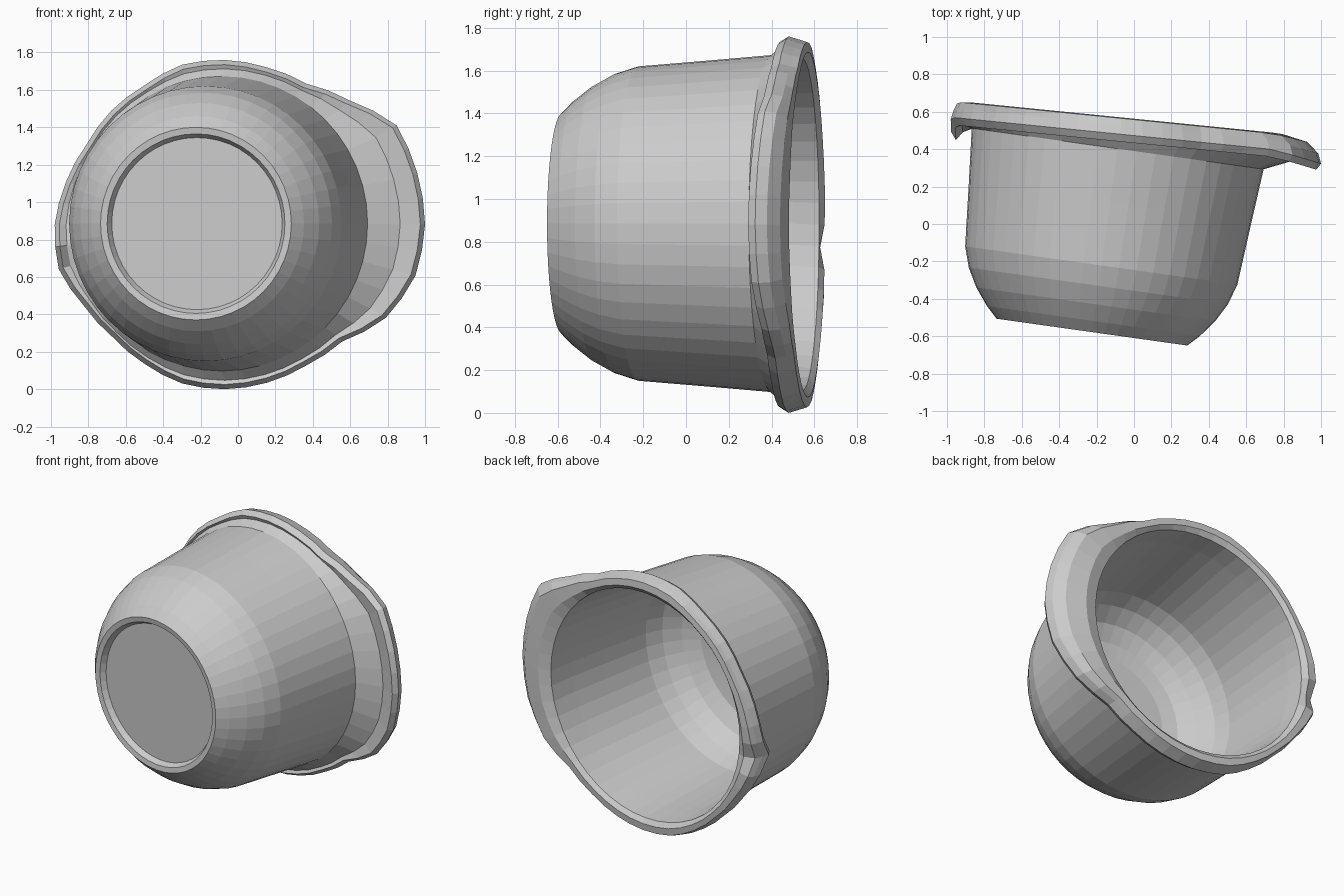
import bpy, bmesh
from math import sin, cos, pi, radians, exp
from mathutils import Vector

if "Cube" in bpy.data.objects:
    bpy.data.objects.remove(bpy.data.objects["Cube"])

SEG = 48
TILT = radians(8)
AXIS = Vector((sin(TILT), cos(TILT), 0))
SIDE = Vector((cos(TILT), -sin(TILT), 0))
UP = Vector((0, 0, 1))
BASE = Vector((-0.225, -0.578, 0.885))

# rim outline: radius every 15 degrees around the opening, starting at +x
OUTLINE = [1.07, 1.065, 1.06, 0.94, 0.87, 0.87, 0.88, 0.885, 0.86, 0.86, 0.855, 0.88,
           0.91, 0.92, 0.87, 0.85, 0.86, 0.88, 0.88, 0.875, 0.87, 0.885, 0.995, 1.055]


def outline(a):
    f = (a / (2 * pi) * 24) % 24
    i = int(f)
    k = f - i
    return OUTLINE[i] * (1 - k) + OUTLINE[(i + 1) % 24] * k


def angles():
    return [2 * pi * i / SEG for i in range(SEG)]


def body_ring(t, r):
    """Round ring on the tilted pot axis."""
    return [BASE + AXIS * t + SIDE * (r * cos(a)) + UP * (r * sin(a)) for a in angles()]


def rim_ring(k, dy, inset=0.0):
    """Ring between the mouth (k=0) and the rim outline (k=1), on the slanted rim plane."""
    pts = []
    for a in angles():
        r = 0.775 + (outline(a) - inset - 0.775) * k
        x = -0.07 + r * cos(a)
        y = 0.558 - 0.1 * x + dy
        y -= 0.08 * exp(-((a - radians(187)) / 0.09) ** 2) * k      # dent in the pouring lip
        y -= 0.05 * k * max(0.0, (x - 0.75) / 0.25)                # drooping grip
        pts.append(Vector((x, y, 0.88 + r * sin(a))))
    return pts


def loft(name, rings, cap_start=False):
    bm = bmesh.new()
    rows = [[bm.verts.new(p) for p in ring] for ring in rings]
    for lo, hi in zip(rows, rows[1:]):
        for i in range(SEG):
            j = (i + 1) % SEG
            bm.faces.new((lo[i], lo[j], hi[j], hi[i]))
    if cap_start:
        bm.faces.new(rows[0])
    bmesh.ops.recalc_face_normals(bm, faces=bm.faces)
    me = bpy.data.meshes.new(name)
    bm.to_mesh(me)
    bm.free()
    ob = bpy.data.objects.new(name, me)
    bpy.context.collection.objects.link(ob)
    return ob


# outer wall with recessed foot, lip and inner wall as one closed shell
outer = [(0.04, 0.46), (0.005, 0.48), (0.0, 0.515), (0.06, 0.575), (0.15, 0.645),
         (0.25, 0.70), (0.36, 0.735), (0.70, 0.763), (0.99, 0.788)]
inner = [(0.98, 0.765), (0.70, 0.742), (0.36, 0.714), (0.25, 0.675), (0.15, 0.60),
         (0.09, 0.50), (0.07, 0.40), (0.065, 0.0001)]
rim = [rim_ring(0.55, -0.115), rim_ring(1, -0.125, 0.025), rim_ring(1, -0.085),
       rim_ring(1, -0.035, 0.015), rim_ring(0.75, 0.0), rim_ring(0.3, 0.005), rim_ring(0, -0.02)]

loft("pot_with_rim",
     [body_ring(t, r) for t, r in outer] + rim + [body_ring(t, r) for t, r in inner],
     cap_start=True)
